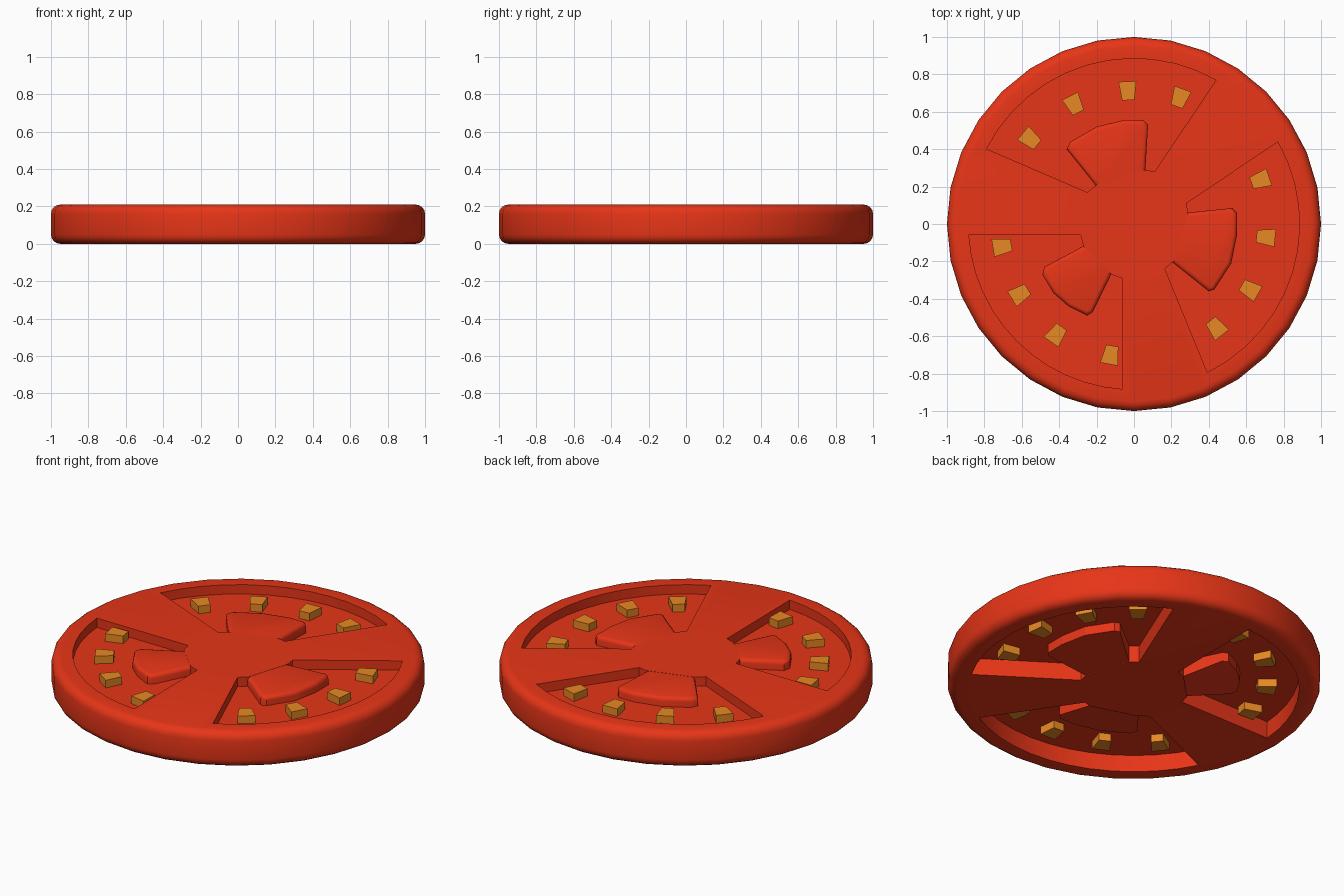
import bpy, bmesh, math
from mathutils import Vector

if "Cube" in bpy.data.objects:
    bpy.data.objects.remove(bpy.data.objects["Cube"])

H = 0.21
FLOOR_TOP, FLOOR_BOTTOM, MID = 0.155, 0.10, 0.125


def material(name, rgb):
    m = bpy.data.materials.new(name)
    m.diffuse_color = (*rgb, 1)
    m.use_nodes = True
    m.node_tree.nodes["Principled BSDF"].inputs["Base Color"].default_value = m.diffuse_color
    return m


RED = material("tomato red", (0.83, 0.037, 0.009))
GOLD = material("seed gold", (0.87, 0.27, 0.018))


def finish(bm, name, mat):
    bmesh.ops.recalc_face_normals(bm, faces=bm.faces)
    me = bpy.data.meshes.new(name)
    bm.to_mesh(me)
    bm.free()
    ob = bpy.data.objects.new(name, me)
    bpy.context.collection.objects.link(ob)
    me.materials.append(mat)
    return ob


def flip(pts):
    """Mirror a plan outline front to back, for the underside."""
    return [(x, -y) for x, y in pts]


def prism(bm, pts, z0, z1):
    """Add a prism; z0 may be a function of the point. Returns top verts."""
    low = z0 if callable(z0) else (lambda p: z0)
    a = [bm.verts.new((*p, low(p))) for p in pts]
    b = [bm.verts.new((*p, z1)) for p in pts]
    n = len(pts)
    bm.faces.new(a[::-1])
    bm.faces.new(b)
    for i in range(n):
        bm.faces.new((a[i], a[(i + 1) % n], b[(i + 1) % n], b[i]))
    return b


def smooth(ob):
    bpy.ops.object.select_all(action='DESELECT')
    ob.select_set(True)
    bpy.context.view_layer.objects.active = ob
    bpy.ops.object.shade_smooth_by_angle(angle=math.radians(35))


# Each pocket: start/end angle of the outer arc, inner corners, lobe outline, seeds
POCKETS = [
    dict(arc=(60.3, 153), inner=[(-0.25, 0.17), (-0.2, 0.21), (0.06, 0.29), (0.11, 0.28)],
         lobe=[(0.06, 0.28), (0.075, 0.53), (0.05, 0.557), (-0.05, 0.557), (-0.2, 0.52),
               (-0.34, 0.44), (-0.36, 0.40), (-0.2, 0.2)],
         seeds=[(-0.555, 0.455), (-0.32, 0.64), (-0.033, 0.712), (0.245, 0.675)]),
    dict(arc=(-63.7, 29.7), inner=[(0.165, -0.24), (0.21, -0.2), (0.29, 0.06), (0.28, 0.11)][::-1],
         lobe=[(0.28, 0.06), (0.525, 0.085), (0.55, 0.06), (0.55, -0.06), (0.52, -0.21),
               (0.43, -0.35), (0.40, -0.36), (0.2, -0.2)],
         seeds=[(0.675, 0.235), (0.705, -0.07), (0.62, -0.35), (0.44, -0.555)]),
    dict(arc=(183.7, 266.1), inner=[(-0.065, -0.29), (-0.12, -0.27), (-0.27, -0.12), (-0.285, -0.06)],
         lobe=[(-0.265, -0.115), (-0.48, -0.23), (-0.49, -0.27), (-0.43, -0.37), (-0.35, -0.44),
               (-0.25, -0.49), (-0.22, -0.47), (-0.12, -0.265)],
         seeds=[(-0.705, -0.12), (-0.61, -0.375), (-0.415, -0.59), (-0.125, -0.70)]),
]

# Round slice with softened rims
bm = bmesh.new()
bmesh.ops.create_cone(bm, cap_ends=True, segments=32, radius1=1, radius2=1, depth=H)
bmesh.ops.translate(bm, verts=bm.verts, vec=(0, 0, H / 2))
rims = [e for e in bm.edges if abs(e.verts[0].co.z - e.verts[1].co.z) < 1e-4]
bmesh.ops.bevel(bm, geom=rims, offset=0.05, segments=4, profile=0.5, affect='EDGES')
slice_body = finish(bm, "tomato_slice", RED)

# Pocket cutters; the underside repeats the top turned over about the x axis
bm = bmesh.new()
for p in POCKETS:
    a0, a1 = p["arc"]
    angles = [math.radians(a0 + (a1 - a0) * i / 12) for i in range(13)]
    arc = [(0.885 * math.cos(a), 0.885 * math.sin(a)) for a in angles]
    inner = p["inner"]
    if math.dist(inner[0], arc[-1]) > math.dist(inner[-1], arc[-1]):
        inner = inner[::-1]
    prism(bm, arc + inner, FLOOR_TOP, 0.4)
    prism(bm, flip(arc + inner), -0.2, FLOOR_BOTTOM)
cutter = finish(bm, "pocket_cutter", RED)
cutter.hide_render = True
mod = slice_body.modifiers.new("pockets", 'BOOLEAN')
mod.operation = 'DIFFERENCE'
mod.solver = 'EXACT'
mod.object = cutter
bpy.context.view_layer.objects.active = slice_body
bpy.ops.object.modifier_apply(modifier=mod.name)
bpy.data.objects.remove(cutter)
smooth(slice_body)


# Lobes reaching from the core into the pockets: rounded on top, sloping underneath
def lobe_bottom(p):
    return 0.002 + max(0.0, min(1.0, (math.hypot(*p) - 0.28) / 0.15)) * 0.045


for i, p in enumerate(POCKETS):
    bm = bmesh.new()
    top = prism(bm, p["lobe"], MID, H - 0.001)
    outer = [bm.edges.get(pair) for pair in zip(top, top[1:])]
    bmesh.ops.bevel(bm, geom=outer, offset=0.022, segments=3, profile=0.5, affect='EDGES')
    smooth(finish(bm, f"upper_lobe_{i + 1}", RED))
    bm = bmesh.new()
    prism(bm, flip(p["lobe"]), lobe_bottom, MID)
    finish(bm, f"lower_lobe_{i + 1}", RED)

# Wedge-shaped seeds on both sides of the pocket floor
bm = bmesh.new()
for p in POCKETS:
    for s in p["seeds"]:
        c = Vector(s)
        r = c.normalized()
        t = Vector((-r.y, r.x))
        plan = [tuple(c + r * u + t * v) for u, v in
                ((-0.05, -0.033), (0.05, -0.048), (0.05, 0.048), (-0.05, 0.033))]
        prism(bm, plan, MID, 0.2)
        prism(bm, flip(plan), 0.055, MID)
finish(bm, "seeds", GOLD)
